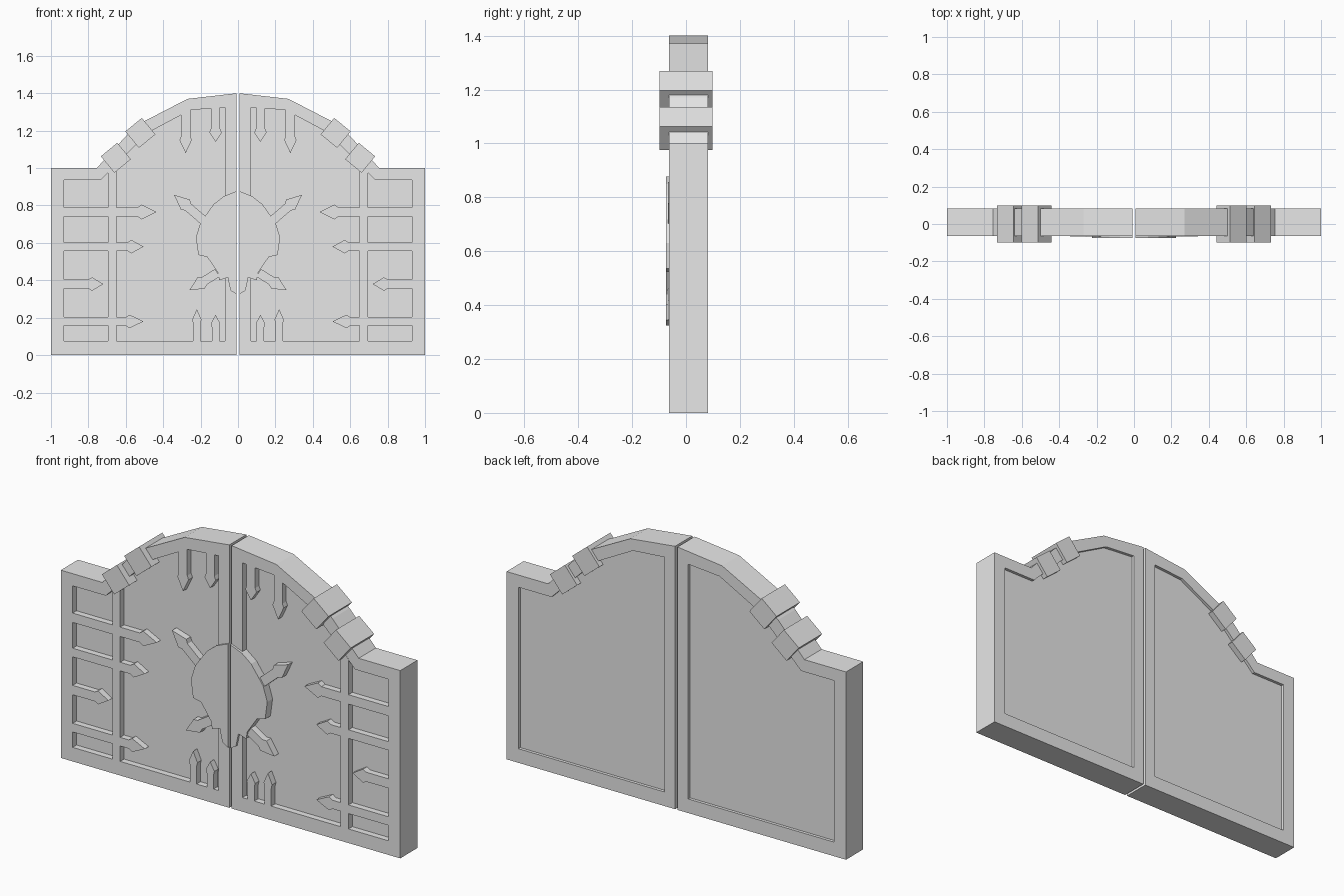
import bpy, bmesh, math
from mathutils import Vector

cube = bpy.data.objects.get("Cube")
if cube:
    bpy.data.objects.remove(cube, do_unlink=True)

stone = bpy.data.materials.new("pale_grey")
stone.use_nodes = True
GREY = (0.8, 0.8, 0.8, 1)
stone.diffuse_color = GREY
stone.node_tree.nodes["Principled BSDF"].inputs["Base Color"].default_value = GREY

GAP = 0.007
FRONT, BACK = -0.063, 0.082
PANEL_FRONT, PANEL_BACK = -0.03, 0.066


def finish(bm, name):
    bmesh.ops.recalc_face_normals(bm, faces=bm.faces)
    mesh = bpy.data.meshes.new(name)
    bm.to_mesh(mesh)
    bm.free()
    mesh.materials.append(stone)
    obj = bpy.data.objects.new(name, mesh)
    bpy.context.collection.objects.link(obj)
    return obj


def prism(name, points, y0, y1, side):
    """Extrude an x-z outline from y0 to y1, mirrored by side."""
    bm = bmesh.new()
    face = bm.faces.new([bm.verts.new((side * x, y0, z)) for x, z in points])
    new = bmesh.ops.extrude_face_region(bm, geom=[face])["geom"]
    verts = [v for v in new if isinstance(v, bmesh.types.BMVert)]
    bmesh.ops.translate(bm, verts=verts, vec=(0, y1 - y0, 0))
    return finish(bm, name)


def ring(name, outer, inner, y0, y1, side):
    """Frame between two matching outlines."""
    bm = bmesh.new()
    loops = [[bm.verts.new((side * x, y, z)) for x, z in pts]
             for pts, y in ((outer, y0), (outer, y1), (inner, y1), (inner, y0))]
    n = len(outer)
    for a in range(4):
        p, q = loops[a], loops[(a + 1) % 4]
        for i in range(n):
            j = (i + 1) % n
            bm.faces.new((p[i], p[j], q[j], q[i]))
    return finish(bm, name)


def spike(name, base, tip, body, head, head_len, y0, side):
    """Flat arrow-headed spike from base to tip."""
    a, b = Vector(base), Vector(tip)
    d = (b - a).normalized()
    n = Vector((-d.y, d.x))
    neck = b - d * head_len
    root = neck - d * 0.02
    pts = [a + n * body, root + n * body, neck + n * head, b,
           neck - n * head, root - n * body, a - n * body]
    return prism(name, pts, y0, PANEL_FRONT + 0.005, side)


outer = [(GAP, 0), (1, 0), (1, 1), (0.755, 1), (0.6, 1.17),
         (0.51, 1.246), (0.27, 1.37), (GAP, 1.4)]
inner = [(0.07, 0.075), (0.93, 0.075), (0.93, 0.935), (0.735, 0.935),
         (0.56, 1.11), (0.47, 1.195), (0.255, 1.31), (0.07, 1.325)]
emblem = [(GAP, 0.877), (0.075, 0.85), (0.13, 0.807), (0.2, 0.71),
          (0.225, 0.63), (0.212, 0.535), (0.165, 0.525), (0.107, 0.44),
          (0.1, 0.4), (0.055, 0.415), (0.04, 0.345), (GAP, 0.325)]

# base, tip, body half width, head half width, head length, front depth
spikes = {
    "side_spike_1": ((0.94, 0.765), (0.435, 0.765), 0.025, 0.04, 0.08, FRONT),
    "side_spike_2": ((0.94, 0.58), (0.505, 0.58), 0.023, 0.036, 0.065, FRONT),
    "side_spike_3": ((0.94, 0.38), (0.72, 0.38), 0.025, 0.036, 0.06, FRONT),
    "side_spike_4": ((0.94, 0.18), (0.505, 0.18), 0.023, 0.036, 0.075, FRONT),
    "top_spike_1": ((0.12, 1.33), (0.12, 1.14), 0.025, 0.033, 0.05, FRONT),
    "top_spike_2": ((0.28, 1.31), (0.28, 1.08), 0.025, 0.033, 0.07, FRONT),
    "bottom_spike_1": ((0.12, 0.07), (0.12, 0.215), 0.02, 0.025, 0.045, FRONT),
    "bottom_spike_2": ((0.22, 0.07), (0.22, 0.245), 0.02, 0.025, 0.055, FRONT),
    "emblem_upper_spike": ((0.15, 0.69), (0.342, 0.857), 0.024, 0.036, 0.08, -0.067),
    "emblem_lower_spike": ((0.11, 0.44), (0.26, 0.347), 0.024, 0.036, 0.075, -0.067),
}

for side, label in ((1, "left"), (-1, "right")):
    # Door leaf: raised frame around a recessed panel
    ring(label + "_door_frame", outer, inner, FRONT, BACK, side)
    prism(label + "_door_panel", inner, PANEL_FRONT, PANEL_BACK, side)

    # Upright bar
    prism(label + "_upright_bar", [(0.65, 0.07), (0.695, 0.07), (0.695, 0.98),
                                   (0.65, 1.025)], FRONT - 0.001, PANEL_FRONT + 0.005, side)

    # Half of the central emblem
    prism(label + "_emblem", emblem, -0.075, PANEL_FRONT + 0.005, side)

    for name, args in spikes.items():
        spike(label + "_" + name, *args, side)

    # Square clamps on the sloping shoulder
    t = math.radians(-39.5)
    u, v = Vector((math.cos(t), math.sin(t))), Vector((-math.sin(t), math.cos(t)))
    for i, centre in enumerate(((0.522, 1.188), (0.653, 1.055))):
        c, h = Vector(centre), 0.057
        corners = [c + u * h * a + v * h * b for a, b in ((-1, -1), (1, -1), (1, 1), (-1, 1))]
        prism(f"{label}_clamp_{i + 1}", corners, -0.098, 0.098, side)
